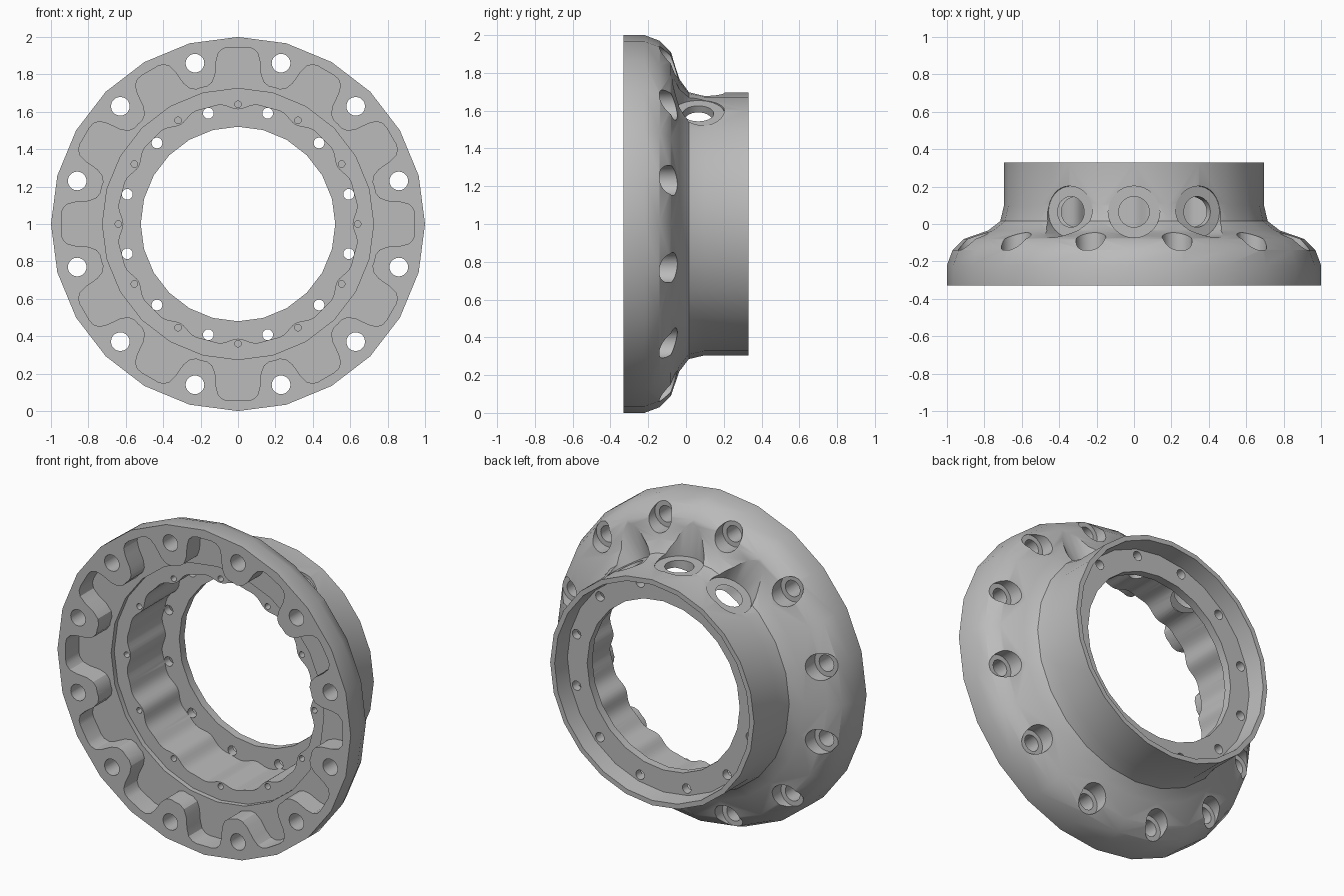
import bpy, bmesh
from math import sin, cos, pi, radians
from mathutils import Matrix, Vector

cube = bpy.data.objects.get("Cube")
if cube:
    bpy.data.objects.remove(cube, do_unlink=True)

CENTRE = Vector((0, 0, 1))
SIDES = 24

metal = bpy.data.materials.new("grey_metal")
metal.use_nodes = True
grey = (0.5, 0.5, 0.5, 1)
metal.diffuse_color = grey
metal.node_tree.nodes["Principled BSDF"].inputs["Base Color"].default_value = grey


def make_object(name, bm):
    bmesh.ops.recalc_face_normals(bm, faces=bm.faces)
    mesh = bpy.data.meshes.new(name)
    bm.to_mesh(mesh)
    bm.free()
    obj = bpy.data.objects.new(name, mesh)
    bpy.context.collection.objects.link(obj)
    return obj


def spoke(angle, radius=1.0):
    """Point on the wheel plane, clockwise from the top."""
    return Vector((sin(angle) * radius, 0, cos(angle) * radius))


def circle(radius, sides, middle=Vector((0, 0, 0))):
    return [middle + spoke(2 * pi * i / sides, radius) for i in range(sides)]


def add_prism(bm, outline, front, back):
    """Extrude a wheel-plane outline from front to back along y."""
    ends = [[bm.verts.new(CENTRE + p + Vector((0, y, 0))) for p in outline]
            for y in (front, back)]
    bm.faces.new(ends[0])
    bm.faces.new(ends[1])
    count = len(outline)
    for i in range(count):
        j = (i + 1) % count
        bm.faces.new((ends[0][i], ends[0][j], ends[1][j], ends[1][i]))


def lathe(name, profile):
    """Spin a closed (radius, y) cross-section around the wheel axis."""
    bm = bmesh.new()
    rings = [[bm.verts.new(CENTRE + spoke(2 * pi * i / SIDES, r) + Vector((0, y, 0)))
              for r, y in profile] for i in range(SIDES)]
    for i in range(SIDES):
        a, b = rings[i], rings[(i + 1) % SIDES]
        for k in range(len(profile)):
            n = (k + 1) % len(profile)
            bm.faces.new((a[k], a[n], b[n], b[k]))
    return make_object(name, bm)


def cut(target, bm):
    """Subtract a mesh from the target, then discard the cutter."""
    cutter = make_object("cutter", bm)
    cutter.hide_render = True
    mod = target.modifiers.new("cut", "BOOLEAN")
    mod.operation = "DIFFERENCE"
    mod.solver = "EXACT"
    mod.object = cutter
    graph = bpy.context.evaluated_depsgraph_get()
    mesh = bpy.data.meshes.new_from_object(target.evaluated_get(graph))
    target.modifiers.clear()
    target.data = mesh
    bpy.data.objects.remove(cutter, do_unlink=True)


def cut_prism(target, outline, front, back):
    bm = bmesh.new()
    add_prism(bm, outline, front, back)
    cut(target, bm)


def cut_hole_ring(target, ring_radius, start, hole_radius, front, back, sides=16):
    """Twelve equal holes parallel to the axis."""
    bm = bmesh.new()
    for k in range(12):
        middle = spoke(radians(start + 30 * k), ring_radius)
        add_prism(bm, circle(hole_radius, sides, middle), front, back)
    cut(target, bm)


def cut_ports(target, radius, inner):
    """Three radial bores over the top, running outward from inner."""
    bm = bmesh.new()
    for degrees in (-30, 0, 30):
        angle = radians(degrees)
        place = (Matrix.Translation(CENTRE + Vector((0, 0.065, 0)))
                 @ Matrix.Rotation(angle, 4, "Y")
                 @ Matrix.Translation((0, 0, inner + 0.3)))
        bmesh.ops.create_cone(bm, cap_ends=True, segments=32, radius1=radius,
                              radius2=radius, depth=0.6, matrix=place)
    cut(target, bm)


# Flared hub: wide front disc, swept shoulder, straight collar and bore
hub = lathe("flared_hub", [
    (0.52, -0.33), (1.0, -0.33), (1.0, -0.22), (0.97, -0.14), (0.91, -0.08),
    (0.78, -0.035), (0.715, 0.015), (0.695, 0.10), (0.695, 0.33),
    (0.665, 0.33), (0.655, 0.22), (0.52, 0.22)])

# Scalloped front pocket, leaving a rounded boss around each bolt hole
half_slot = [(0.195, 0.729), (0.165, 0.735), (0.138, 0.757), (0.122, 0.80), (0.117, 0.87),
             (0.105, 0.915), (0.08, 0.938), (0.05, 0.945)]
slot = [(-u, v) for u, v in half_slot] + [(u, v) for u, v in half_slot[:0:-1]]
pocket = []
for k in range(12):
    turn = Matrix.Rotation(radians(30 * k), 3, "Y")
    pocket += [turn @ Vector((u, 0, v)) for u, v in slot]
cut_prism(hub, pocket, -0.5, -0.2)

# Sunken seat ring inside the pocket
cut_prism(hub, circle(0.725, SIDES), -0.5, -0.17)

# Rippled inner wall down to the back flange
ripple = []
for i in range(192):
    a = 2 * pi * i / 192
    ripple.append(spoke(a, 0.634 - 0.014 * cos(12 * a) - 0.007 * cos(24 * a)))
cut_prism(hub, ripple, -0.5, 0.17)

# Bolt holes with wide rear counterbores, seat holes and flange holes
cut_hole_ring(hub, 0.89, 15, 0.05, -0.5, 0.2, 20)
cut_hole_ring(hub, 0.89, 15, 0.08, -0.14, 0.2, 24)
cut_hole_ring(hub, 0.64, 0, 0.018, -0.5, -0.1, 12)
cut_hole_ring(hub, 0.613, 15, 0.029, 0.1, 0.5)

# Radial ports with flat spot faces
cut_ports(hub, 0.138, 0.675)
cut_ports(hub, 0.082, 0.56)

# Finish
hub.data.materials.clear()
hub.data.materials.append(metal)
bpy.context.view_layer.objects.active = hub
hub.select_set(True)
bpy.ops.object.shade_smooth_by_angle(angle=radians(30))
